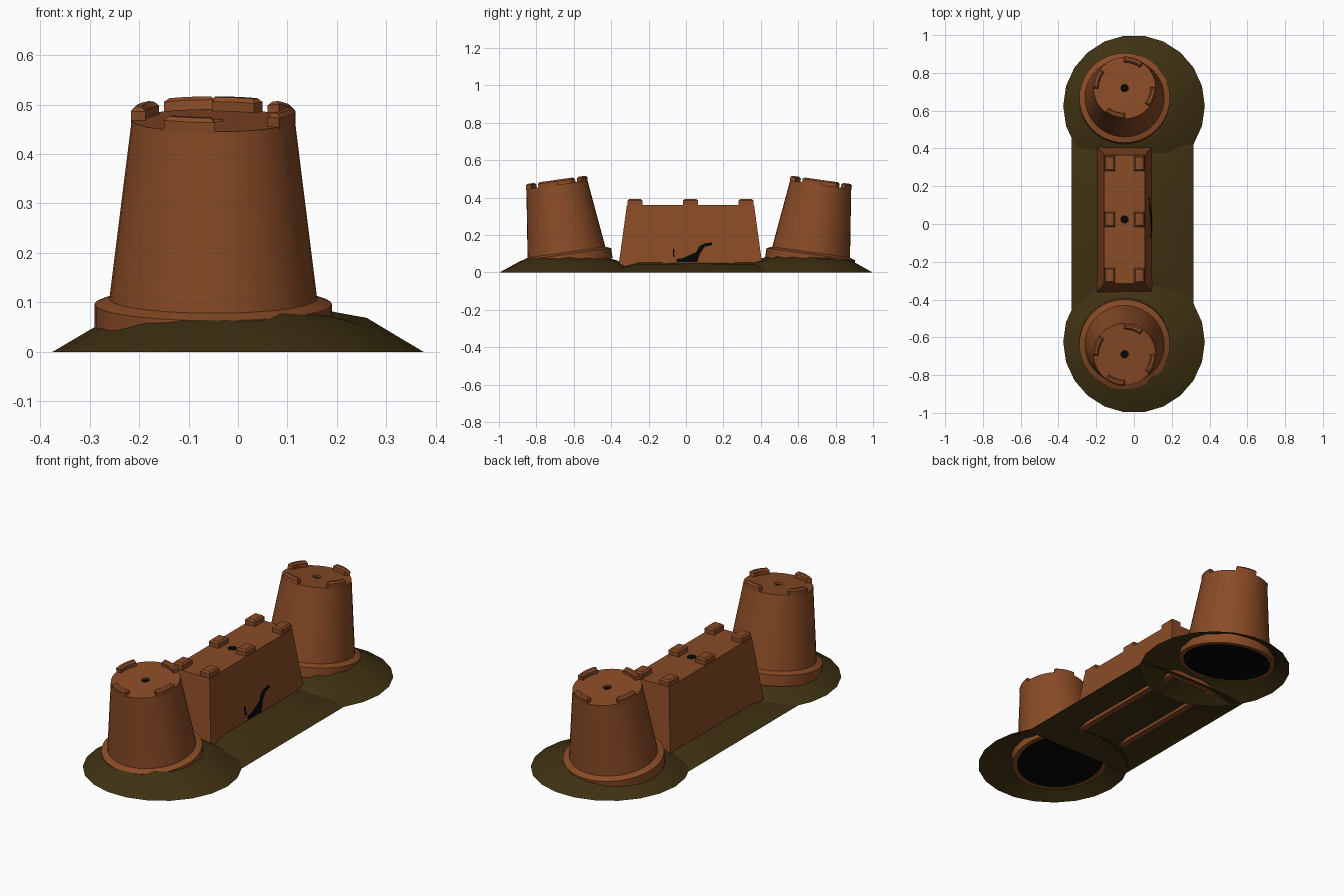
import bpy, bmesh, math, random
from mathutils import Matrix, Vector

if "Cube" in bpy.data.objects:
    bpy.data.objects.remove(bpy.data.objects["Cube"])

random.seed(4)


def material(name, rgb):
    m = bpy.data.materials.new(name)
    m.diffuse_color = (*rgb, 1)
    m.use_nodes = True
    m.node_tree.nodes["Principled BSDF"].inputs["Base Color"].default_value = m.diffuse_color
    return m


SAND = material("wet sand", (0.25, 0.07, 0.019))
EARTH = material("dark earth", (0.05, 0.031, 0.006))
BLACK = material("black", (0.002, 0.002, 0.002))


def finish(name, bm, mats, smooth=None, normals=True):
    if normals:
        bmesh.ops.recalc_face_normals(bm, faces=bm.faces)
    me = bpy.data.meshes.new(name)
    bm.to_mesh(me)
    bm.free()
    for m in mats:
        me.materials.append(m)
    ob = bpy.data.objects.new(name, me)
    bpy.context.collection.objects.link(ob)
    if smooth:
        bpy.ops.object.select_all(action='DESELECT')
        ob.select_set(True)
        bpy.context.view_layer.objects.active = ob
        bpy.ops.object.shade_smooth_by_angle(angle=math.radians(smooth))
    return ob


def lathe(bm, profile, n, dark=(), jitter=0.0):
    """Revolve (radius, z) points around z; dark lists segments using slot 1."""
    rings = []
    for r, z in profile:
        if r == 0:
            rings.append([bm.verts.new((0, 0, z))] * n)
        else:
            rings.append([bm.verts.new((r * math.cos(math.tau * i / n),
                                        r * math.sin(math.tau * i / n),
                                        z + (random.uniform(-jitter, jitter) if z else 0)))
                          for i in range(n)])
    for s, (a, b) in enumerate(zip(rings, rings[1:])):
        for i in range(n):
            j = (i + 1) % n
            f = bm.faces.new(list(dict.fromkeys((a[i], a[j], b[j], b[i]))))
            f.material_index = 1 if s in dark else 0


def loft(bm, loops):
    """Join equal-length closed loops of points, leaving the ends open."""
    rows = [[bm.verts.new(p) for p in loop] for loop in loops]
    n = len(rows[0])
    for a, b in zip(rows, rows[1:]):
        for i in range(n):
            bm.faces.new((a[i], a[(i + 1) % n], b[(i + 1) % n], b[i]))
    return rows


def rect(cx, cy, hx, hy, z):
    return [(cx - hx, cy - hy, z), (cx + hx, cy - hy, z),
            (cx + hx, cy + hy, z), (cx - hx, cy + hy, z)]


def arc_block(bm, angle, span, r0, r1, z0, z1, bevel=0.008, n=6):
    """Curved battlement with a chamfered top."""
    def loop(inset, z):
        half = span / 2 - inset / r1
        steps = [angle - half + 2 * half * i / n for i in range(n + 1)]
        outer = [((r1 - inset) * math.cos(a), (r1 - inset) * math.sin(a), z) for a in steps]
        inner = [((r0 + inset) * math.cos(a), (r0 + inset) * math.sin(a), z) for a in reversed(steps)]
        return outer + inner
    rows = loft(bm, [loop(0, z0), loop(0, z1 - bevel), loop(bevel, z1)])
    bm.faces.new(rows[-1])


# Towers: upturned-bucket shapes leaning outwards
for name, y, tilt in (("front_tower", -0.63, 8), ("back_tower", 0.66, -8)):
    bm = bmesh.new()
    lathe(bm, [(0, 0), (0.218, 0), (0.24, 0), (0.24, 0.055), (0.21, 0.066),
               (0.165, 0.43), (0.02, 0.43), (0.02, 0.42), (0, 0.42)], 40, dark=(0, 7))
    for k in range(4):
        arc_block(bm, math.radians(72 + 90 * k), math.radians(38), 0.137, 0.166, 0.425, 0.457)
    ob = finish(name, bm, [SAND, BLACK], smooth=25)
    ob.matrix_world = Matrix.Translation((-0.05, y, 0.042)) @ Matrix.Rotation(math.radians(tilt), 4, 'X')

# Wall: tapered block, hollow underneath, with a small recess on top
WX, WY = -0.05, 0.024
bm = bmesh.new()
rows = loft(bm, [rect(WX, WY, 0.075, 0.32, 0.2), rect(WX, WY, 0.112, 0.355, 0.032),
                 rect(WX, WY, 0.145, 0.385, 0.032), rect(WX, WY, 0.108, 0.34, 0.36)])
bm.faces.new(rows[0])
bm.faces.new(rows[-1])
for sx in (-1, 1):
    for k in (-1, 0, 1):
        x, y = WX + sx * 0.078, WY + k * 0.297
        top = loft(bm, [rect(x, y, 0.028, 0.04, 0.355), rect(x, y, 0.028, 0.04, 0.383),
                        rect(x, y, 0.02, 0.032, 0.391)])
        bm.faces.new(top[-1])
finish("castle_wall", bm, [SAND])

# Dark dimple on the wall top
bm = bmesh.new()
lathe(bm, [(0.022, 0.359), (0.022, 0.362), (0, 0.362)], 16)
finish("wall_dimple", bm, [BLACK]).location = (WX, WY, 0)

# Dark mark on the right side of the wall, laid along its slope
bm = bmesh.new()
marks = ([(-0.05, 0.055), (0.06, 0.055), (0.075, 0.1), (0.1, 0.137), (0.14, 0.146),
          (0.138, 0.16), (0.1, 0.155), (0.07, 0.14), (0.055, 0.11), (0.02, 0.093),
          (-0.02, 0.075), (-0.05, 0.072)],
         [(-0.07, 0.085), (-0.055, 0.085), (-0.055, 0.09), (-0.065, 0.09),
          (-0.06, 0.125), (-0.068, 0.125)])
for outline in marks:
    def side(z, off):
        return 0.095 - (z - 0.032) * 0.037 / 0.328 + off
    r = loft(bm, [[(side(z, o), y, z) for y, z in outline] for o in (-0.001, 0.003)])
    bm.faces.new(r[-1])
finish("wall_mark", bm, [BLACK])

# Mounds under the towers: open low domes
for name, y in (("front_mound", -0.625), ("back_mound", 0.625)):
    bm = bmesh.new()
    lathe(bm, [(0.375, 0), (0.26, 0.062), (0.18, 0.08), (0, 0.095)], 22, jitter=0.007)
    finish(name, bm, [EARTH], smooth=30).location = (0, y, 0)

# Strip of earth between the mounds, sloping down at the sides and ends
bm = bmesh.new()
sections = [(-0.45, 0.0), (-0.25, 1.0), (0.06, 0.95), (0.37, 1.0), (0.45, 0.3)]
profile = [(-0.33, 0), (-0.2, 0.043), (-0.08, 0.054), (0.07, 0.054), (0.19, 0.045), (0.315, 0)]
grid = [[bm.verts.new((x, y, z * s)) for x, z in profile] for y, s in sections]
for a, b in zip(grid, grid[1:]):
    for i in range(len(profile) - 1):
        bm.faces.new((a[i], a[i + 1], b[i + 1], b[i]))
finish("middle_mound", bm, [EARTH], smooth=30)
